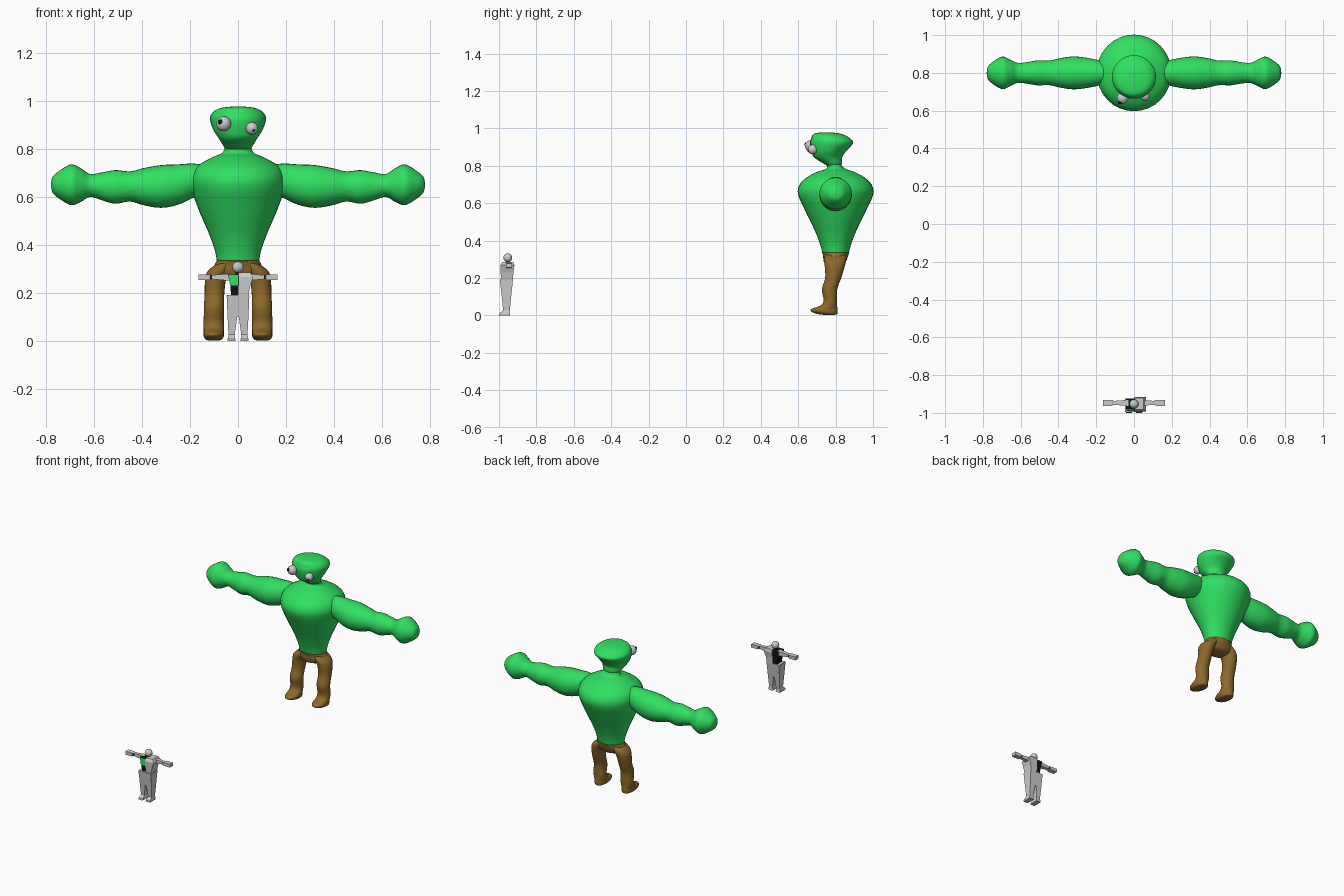
import bpy, bmesh, math
from mathutils import Vector


def material(name, r, g, b):
    m = bpy.data.materials.new(name)
    m.diffuse_color = (r, g, b, 1)
    return m


GREEN = material("green skin", 0.03, 0.74, 0.12)
BROWN = material("brown trousers", 0.27, 0.14, 0.025)
GREY = material("light grey", 0.60, 0.60, 0.60)
BLACK = material("black", 0.006, 0.006, 0.006)


def spline(rows, steps):
    """Catmull-Rom interpolation of whole section rows."""
    out = []
    for i in range(len(rows) - 1):
        a, b, c, d = (rows[max(0, min(len(rows) - 1, i + k))] for k in (-1, 0, 1, 2))
        for s in range(steps):
            t = s / steps
            out.append([0.5 * (2 * q + (r - p) * t + (2 * p - 5 * q + 4 * r - w) * t * t
                        + (3 * q - p - 3 * r + w) * t ** 3) for p, q, r, w in zip(a, b, c, d)])
    out.append(list(rows[-1]))
    return out


def loft(name, mat, rows, axis="z", sides=28, steps=5, mirror=False):
    """Sections (position on axis, centre u, centre v, radius u, radius v).
    axis z: u=x, v=y.  axis x: u=y, v=z.  Four sides makes a faceted block."""
    smooth = sides > 4
    if smooth:
        rows = spline(rows, steps)
    off, grow = (0, 1) if smooth else (math.pi / 4, math.sqrt(2))
    bm = bmesh.new()
    rings = []
    for p, cu, cv, ru, rv in rows:
        ring = []
        for k in range(sides):
            a = off + 2 * math.pi * k / sides
            u = cu + max(ru, 0.001) * grow * math.cos(a)
            v = cv + max(rv, 0.001) * grow * math.sin(a)
            ring.append(bm.verts.new((u, v, p) if axis == "z" else (p, u, v)))
        rings.append(ring)
    for lo, hi in zip(rings, rings[1:]):
        for k in range(sides):
            j = (k + 1) % sides
            bm.faces.new((lo[k], lo[j], hi[j], hi[k]))
    bm.faces.new(rings[0][::-1])
    bm.faces.new(rings[-1])
    bmesh.ops.recalc_face_normals(bm, faces=bm.faces)
    return finish(name, mat, bm, smooth, mirror)


def finish(name, mat, bm, smooth, mirror=False):
    me = bpy.data.meshes.new(name)
    bm.to_mesh(me)
    bm.free()
    me.materials.append(mat)
    for p in me.polygons:
        p.use_smooth = smooth
    ob = bpy.data.objects.new(name, me)
    bpy.context.collection.objects.link(ob)
    if mirror:
        ob.modifiers.new("Mirror", "MIRROR").use_mirror_merge = False
    return ob


def ball(name, mat, centre, r, seg=20):
    bm = bmesh.new()
    bmesh.ops.create_uvsphere(bm, u_segments=seg, v_segments=seg // 2, radius=r)
    bmesh.ops.translate(bm, verts=bm.verts, vec=Vector(centre))
    return finish(name, mat, bm, True)


# ---- Giant: torso with neck
loft("giant_torso", GREEN, [
    (0.335, 0, 0.80, 0.088, 0.071), (0.38, 0, 0.80, 0.097, 0.083),
    (0.45, 0, 0.80, 0.122, 0.110), (0.55, 0, 0.80, 0.165, 0.158),
    (0.64, 0, 0.80, 0.195, 0.199), (0.69, 0, 0.80, 0.195, 0.197),
    (0.73, 0, 0.80, 0.170, 0.165), (0.765, 0, 0.80, 0.110, 0.105),
    (0.785, 0, 0.80, 0.066, 0.050), (0.81, 0, 0.79, 0.056, 0.040),
    (0.85, 0, 0.78, 0.050, 0.040)], sides=32)

# ---- Giant: head, flat crown and jutting chin
loft("giant_head", GREEN, [
    (0.795, 0, 0.795, 0.050, 0.034), (0.815, 0, 0.782, 0.062, 0.052),
    (0.845, 0, 0.760, 0.080, 0.075), (0.88, 0, 0.764, 0.102, 0.094),
    (0.92, 0, 0.778, 0.116, 0.115), (0.945, 0, 0.774, 0.112, 0.105),
    (0.965, 0, 0.762, 0.090, 0.084), (0.975, 0, 0.752, 0.055, 0.054),
    (0.979, 0, 0.750, 0.001, 0.001)])

# ---- Giant: arms with bulging muscles and club fists
loft("giant_arm", GREEN, [
    (0.10, 0.80, 0.675, 0.050, 0.050), (0.18, 0.80, 0.670, 0.066, 0.070),
    (0.25, 0.80, 0.653, 0.080, 0.084), (0.32, 0.80, 0.645, 0.087, 0.089),
    (0.39, 0.80, 0.644, 0.078, 0.078), (0.45, 0.80, 0.645, 0.065, 0.063),
    (0.51, 0.80, 0.643, 0.066, 0.070), (0.56, 0.80, 0.645, 0.058, 0.060),
    (0.615, 0.80, 0.649, 0.053, 0.048), (0.655, 0.80, 0.651, 0.070, 0.070),
    (0.695, 0.80, 0.652, 0.086, 0.085), (0.74, 0.80, 0.652, 0.064, 0.061),
    (0.772, 0.80, 0.652, 0.036, 0.034), (0.78, 0.80, 0.652, 0.002, 0.002)],
    axis="x", mirror=True)

# ---- Giant: hips and legs ending in short feet
loft("giant_hips", BROWN, [
    (0.262, 0, 0.795, 0.030, 0.030), (0.272, 0, 0.795, 0.075, 0.052),
    (0.295, 0, 0.797, 0.105, 0.062), (0.318, 0, 0.80, 0.098, 0.067),
    (0.336, 0, 0.80, 0.089, 0.072)])
loft("giant_leg", BROWN, [
    (0.325, 0.050, 0.800, 0.034, 0.055), (0.295, 0.078, 0.797, 0.046, 0.059),
    (0.26, 0.093, 0.795, 0.044, 0.053), (0.20, 0.098, 0.787, 0.041, 0.043),
    (0.14, 0.100, 0.768, 0.042, 0.041), (0.08, 0.101, 0.772, 0.042, 0.036),
    (0.052, 0.101, 0.763, 0.042, 0.045), (0.034, 0.101, 0.740, 0.042, 0.070),
    (0.018, 0.101, 0.742, 0.041, 0.068), (0.005, 0.101, 0.760, 0.030, 0.045),
    (0.002, 0.101, 0.770, 0.002, 0.002)], sides=24, mirror=True)

# ---- Giant: uneven bulging eyes and pupils
ball("left_eye", GREY, (-0.060, 0.667, 0.906), 0.031)
ball("right_eye", GREY, (0.058, 0.677, 0.887), 0.026)
ball("left_pupil", BLACK, (-0.074, 0.644, 0.914), 0.011, 10)
ball("right_pupil", BLACK, (0.065, 0.655, 0.879), 0.005, 8)

# ---- Small figure: head and neck
ball("figure_head", GREY, (0, -0.953, 0.308), 0.024)
loft("figure_neck", BLACK, [(0.27, 0, -0.953, 0.010, 0.010), (0.295, 0, -0.953, 0.010, 0.010)], sides=4)

# ---- Small figure: half armoured torso
loft("figure_core", BLACK, [(0.18, -0.005, -0.956, 0.023, 0.026),
     (0.23, -0.008, -0.956, 0.024, 0.028), (0.279, -0.012, -0.953, 0.030, 0.030)], sides=4)
loft("figure_chest_panel", GREEN, [(0.232, -0.016, -0.985, 0.017, 0.004),
     (0.278, -0.020, -0.983, 0.021, 0.004)], sides=4)
loft("figure_chest_armour", GREY, [(0.188, 0.022, -0.957, 0.021, 0.032),
     (0.23, 0.026, -0.957, 0.025, 0.034), (0.268, 0.033, -0.955, 0.031, 0.038),
     (0.286, 0.026, -0.952, 0.024, 0.030)], sides=4)

# ---- Small figure: straight arms, black wrist studs
loft("figure_arm", GREY, [(0.030, -0.947, 0.266, 0.016, 0.014),
     (0.070, -0.947, 0.267, 0.013, 0.012), (0.112, -0.947, 0.267, 0.010, 0.008),
     (0.116, -0.947, 0.266, 0.016, 0.011), (0.165, -0.947, 0.266, 0.016, 0.011)],
     axis="x", sides=4, mirror=True)
loft("figure_wrist", BLACK, [(0.108, -0.947, 0.267, 0.0125, 0.008),
     (0.115, -0.947, 0.267, 0.0125, 0.008)], axis="x", sides=4, mirror=True)

# ---- Small figure: belt block, tapered legs and feet
loft("figure_hips", GREY, [(0.10, 0, -0.960, 0.036, 0.025),
     (0.192, 0, -0.960, 0.047, 0.035)], sides=4)
loft("figure_leg", GREY, [(0.016, 0.027, -0.960, 0.012, 0.017),
     (0.10, 0.0235, -0.960, 0.020, 0.025), (0.188, 0.0235, -0.960, 0.0235, 0.034)],
     sides=4, mirror=True)
loft("figure_foot", GREY, [(0.0, 0.027, -0.970, 0.016, 0.030),
     (0.010, 0.027, -0.970, 0.016, 0.028), (0.028, 0.027, -0.960, 0.012, 0.018)],
     sides=4, mirror=True)
